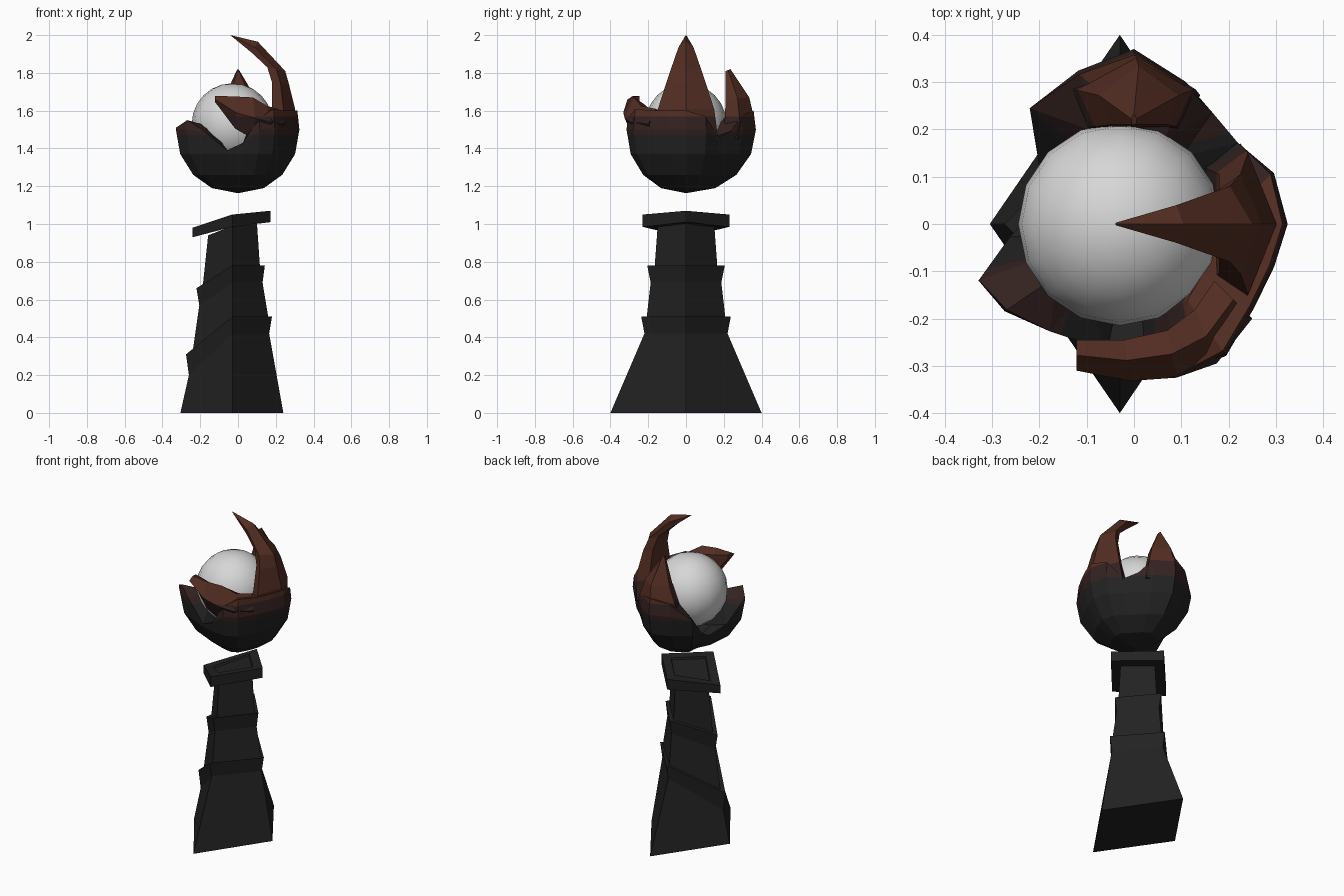
import bpy, bmesh, math
from mathutils import Vector

if "Cube" in bpy.data.objects:
    bpy.data.objects.remove(bpy.data.objects["Cube"])


def material(name, col):
    m = bpy.data.materials.new(name)
    m.diffuse_color = (*col, 1)
    m.use_nodes = True
    m.node_tree.nodes["Principled BSDF"].inputs["Base Color"].default_value = m.diffuse_color
    return m


STONE = material("black stone", (0.016, 0.016, 0.016))
SCORCH = material("scorched brown", (0.034, 0.016, 0.015))
RUST = material("rust brown", (0.085, 0.026, 0.016))
PEARL = material("pale orb", (0.68, 0.68, 0.68))


def finish(name, bm, banded=False):
    bmesh.ops.remove_doubles(bm, verts=bm.verts, dist=1e-4)
    if banded:  # cut at the two colour heights, then colour by height
        for z in (1.47, 1.57):
            bmesh.ops.bisect_plane(bm, geom=bm.verts[:] + bm.edges[:] + bm.faces[:],
                                   plane_co=(0, 0, z), plane_no=(0, 0, 1))
        for f in bm.faces:
            z = f.calc_center_median().z
            f.material_index = 0 if z < 1.47 else 1 if z < 1.57 else 2
    bmesh.ops.recalc_face_normals(bm, faces=bm.faces)
    me = bpy.data.meshes.new(name)
    bm.to_mesh(me)
    bm.free()
    for m in (STONE, SCORCH, RUST) if banded else (STONE,):
        me.materials.append(m)
    ob = bpy.data.objects.new(name, me)
    bpy.context.collection.objects.link(ob)
    return ob


def loft(bm, rings, caps=True):
    vs = [[bm.verts.new(p) for p in r] for r in rings]
    n = len(vs[0])
    for a, b in zip(vs, vs[1:]):
        for i in range(n):
            j = (i + 1) % n
            bm.faces.new((a[i], a[j], b[j], b[i]))
    if caps:
        bm.faces.new(vs[0][::-1])
        bm.faces.new(vs[-1])


# Pedestal: slanted diamond rings (left x, right x, half depth, left z, middle z, right z)
def diamond(xl, xr, y, zl, zm, zr, xm=-0.03):
    return [(xl, 0, zl), (xm, -y, zm), (xr, 0, zr), (xm, y, zm)]


def tier(name, rings):
    bm = bmesh.new()
    loft(bm, [diamond(*r) for r in rings])
    return finish(name, bm)


tier("pedestal_base", [(-.305, .24, .40, 0, 0, 0), (-.26, .165, .22, .2, .42, .42),
                       (-.275, .18, .237, .31, .51, .51)])
tier("pedestal_middle", [(-.245, .163, .21, .29, .49, .49), (-.205, .13, .187, .57, .69, .69),
                         (-.22, .142, .205, .66, .78, .78)])
tier("pedestal_neck", [(-.19, .117, .167, .64, .76, .76), (-.158, .1, .15, .94, .99, 1.01)])
# cap with a sunken panel on top
tier("pedestal_cap", [(-.24, .172, .23, .93, .985, 1.01), (-.24, .172, .23, .98, 1.05, 1.07),
                      (-.17, .105, .155, .992, 1.048, 1.061), (-.165, .1, .15, .98, 1.036, 1.049)])

# Cup: columns of (azimuth, radius, rim height) following a bowl profile
PROFILE = [(1.165, .03), (1.19, .42), (1.26, .72), (1.37, .93), (1.5, 1.0), (1.62, .96)]
COLUMNS = [(0, .325, 1.6), (20, .315, 1.57), (38, .285, 1.46), (55, .29, 1.49), (70, .32, 1.57),
           (90, .37, 1.6), (110, .345, 1.57), (132, .335, 1.47), (147, .27, 1.35),
           (167, .25, 1.30), (186, .29, 1.36), (200, .35, 1.51), (214, .33, 1.55),
           (232, .29, 1.49), (258, .29, 1.39), (275, .31, 1.43), (290, .335, 1.56),
           (305, .34, 1.61), (325, .31, 1.60), (343, .31, 1.6)]


def profile(z):
    for (z0, r0), (z1, r1) in zip(PROFILE, PROFILE[1:]):
        if z <= z1:
            return r0 + (r1 - r0) * (z - z0) / (z1 - z0)
    return PROFILE[-1][1]


rings = []
for z, _ in PROFILE:
    ring = []
    for az, r, rim in COLUMNS:
        h = min(z, rim)
        R = r * profile(h)
        a = math.radians(az)
        ring.append((R * math.cos(a), R * math.sin(a), h))
    rings.append(ring)
# rim folds inward and the inside closes within the orb
rings.append([(x * .6, y * .6, z - .03) for x, y, z in rings[-1]])
rings.append([(x * .3 - .03, y * .3, 1.33) for x, y, z in rings[-1]])
bm = bmesh.new()
loft(bm, rings)
bmesh.ops.triangulate(bm, faces=[f for f in bm.faces if len(f.verts) == 4])
finish("cup", bm, True)


# Claws: stations of (outer ridge point, inner point, half width) with five-sided sections
def claw(name, stations, side):
    side = Vector(side)
    rings = []
    for o, i, w in stations:
        o, i = Vector(o), Vector(i)
        m = o.lerp(i, .5)
        rings.append([o, m + side * w, i + side * w * .7, i - side * w * .7, m - side * w])
    bm = bmesh.new()
    loft(bm, rings)
    return finish(name, bm, True)


claw("tall_claw", [((.30, 0, 1.45), (.15, 0, 1.45), .17), ((.302, 0, 1.61), (.18, 0, 1.6), .15),
                   ((.27, 0, 1.74), (.18, 0, 1.75), .105), ((.25, 0, 1.81), (.155, 0, 1.83), .08),
                   ((.105, 0, 1.965), (.075, 0, 1.905), .04),
                   ((-.04, 0, 2.0), (-.035, 0, 1.995), .003)], (0, 1, 0))
claw("rear_claw", [((-.01, .355, 1.45), (-.01, .19, 1.45), .15),
                   ((0, .365, 1.54), (0, .205, 1.55), .13),
                   ((.01, .335, 1.67), (.01, .21, 1.66), .085),
                   ((.0, .235, 1.82), (.0, .21, 1.81), .006)], (1, 0, 0))
claw("front_claw", [((.25, -.2, 1.53), (.17, -.12, 1.53), .08),
                    ((.175, -.295, 1.54), (.13, -.18, 1.54), .085),
                    ((.09, -.325, 1.56), (.07, -.225, 1.56), .11),
                    ((-.01, -.332, 1.59), (-.02, -.245, 1.59), .085),
                    ((-.122, -.31, 1.66), (-.122, -.245, 1.665), .016)], (0, 0, 1))

# Orb
bpy.ops.mesh.primitive_uv_sphere_add(segments=16, ring_count=12, radius=.215, location=(-.03, 0, 1.53))
orb = bpy.context.object
orb.name = "orb"
orb.data.materials.append(PEARL)
bpy.ops.object.shade_smooth()
